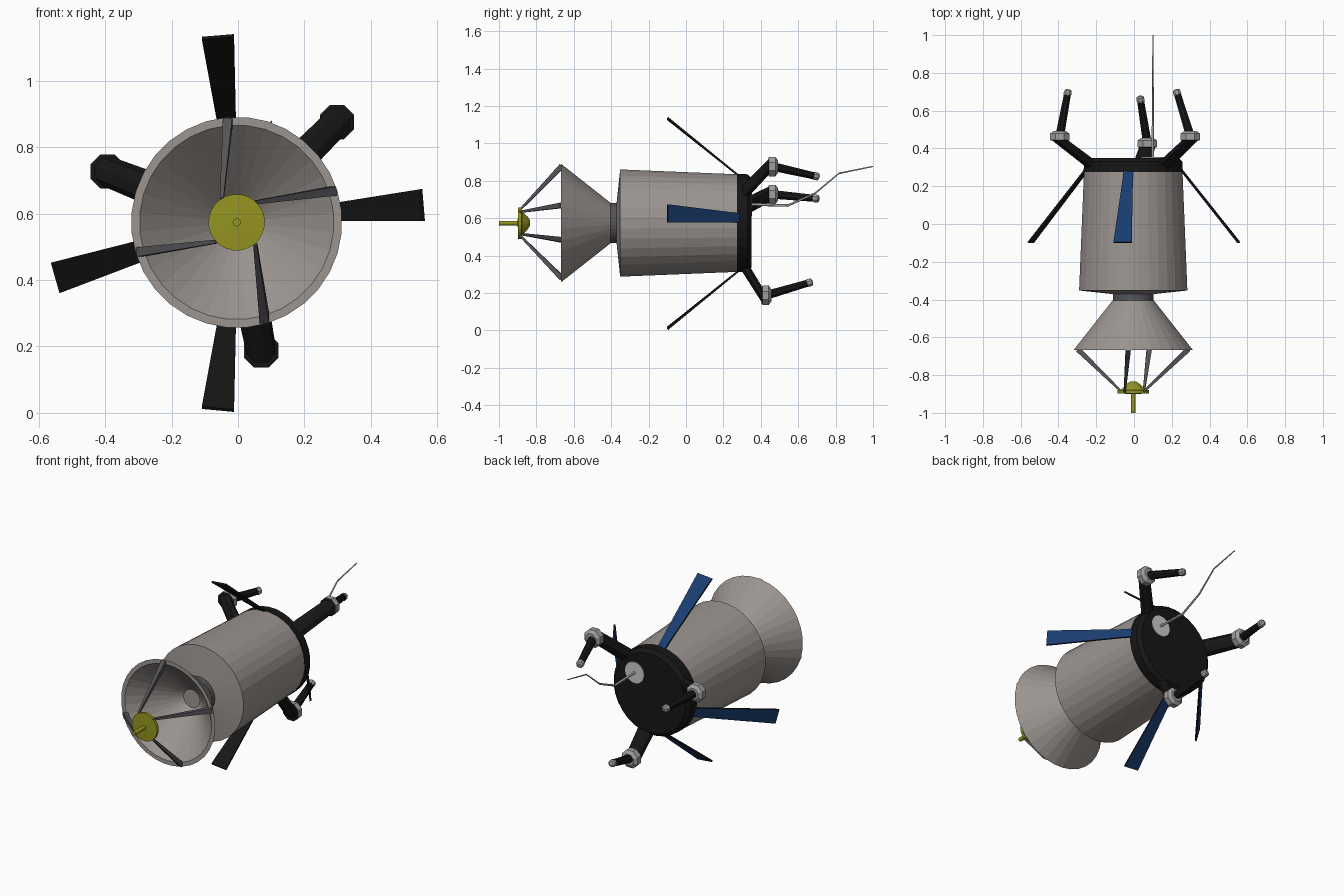
import bpy, bmesh, math
from mathutils import Vector

if "Cube" in bpy.data.objects:
    bpy.data.objects.remove(bpy.data.objects["Cube"])

CX, CZ = -0.004, 0.574   # long axis of the craft runs along y


def material(name, r, g, b):
    m = bpy.data.materials.new(name)
    m.diffuse_color = (r, g, b, 1)
    m.use_nodes = True
    m.node_tree.nodes["Principled BSDF"].inputs["Base Color"].default_value = m.diffuse_color
    return m


HULL = material("hull", 0.33, 0.30, 0.28)
BLACK = material("black", 0.008, 0.008, 0.008)
DARK = material("dark_grey", 0.09, 0.09, 0.10)
BLUE = material("panel_blue", 0.01, 0.045, 0.16)
OLIVE = material("olive", 0.30, 0.30, 0.015)
WHITE = material("white", 0.75, 0.75, 0.72)
GREY = material("joint_grey", 0.35, 0.35, 0.35)


def finish(name, bm, *mats):
    bmesh.ops.recalc_face_normals(bm, faces=bm.faces)
    me = bpy.data.meshes.new(name)
    bm.to_mesh(me)
    bm.free()
    for m in mats:
        me.materials.append(m)
    ob = bpy.data.objects.new(name, me)
    bpy.context.collection.objects.link(ob)
    return ob


def loft(name, rings, sides, mat, axis=None):
    """Closed tube through (centre, radius) rings; rings face along axis."""
    bm = bmesh.new()
    ax = Vector(axis or (0, 1, 0)).normalized()
    u = ax.cross(Vector((0, 0, 1)) if abs(ax.z) < 0.9 else Vector((1, 0, 0))).normalized()
    v = ax.cross(u)
    loops = []
    for c, r in rings:
        ang = [2 * math.pi * (i + 0.5) / sides for i in range(sides)]
        loops.append([bm.verts.new(Vector(c) + r * (math.cos(a) * u + math.sin(a) * v)) for a in ang])
    for a, b in zip(loops, loops[1:]):
        for i in range(sides):
            j = (i + 1) % sides
            bm.faces.new((a[i], a[j], b[j], b[i]))
    bm.faces.new(loops[0])
    bm.faces.new(loops[-1])
    return finish(name, bm, mat)


def lathe(name, profile, sides, mat, x=CX, z=CZ):
    """Turned part from (y, radius) pairs."""
    return loft(name, [((x, y, z), r) for y, r in profile], sides, mat)


def rod(name, a, b, r0, r1, sides, mat):
    return loft(name, [(a, r0), (b, r1)], sides, mat, Vector(b) - Vector(a))


# Hull, neck and rear ring
lathe("hull", [(-0.372, 0.10), (-0.352, 0.288), (0.278, 0.262)], 32, HULL)
lathe("neck", [(-0.42, 0.108), (-0.36, 0.108)], 32, DARK)
lathe("rear_ring", [(0.274, 0.264), (0.33, 0.262), (0.35, 0.24)], 32, BLACK)

# Dish: outer cone, rim, inner cone and flat centre
lathe("dish", [(-0.405, 0.11), (-0.668, 0.318), (-0.668, 0.293), (-0.44, 0.055)], 32, HULL)

# Feed at the dish focus
lathe("feed", [(-1.0, 0.012), (-0.90, 0.012), (-0.897, 0.085), (-0.88, 0.085),
               (-0.878, 0.066), (-0.848, 0.036), (-0.834, 0.015)], 24, OLIVE)

# Four struts from the dish rim to the feed
for i, (a, ix, iz) in enumerate([(95, -0.045, 0.07), (18, 0.055, 0.06),
                                 (-74, 0.056, -0.066), (197, -0.062, -0.058)]):
    a = math.radians(a)
    rim = (CX + 0.306 * math.cos(a), -0.664, CZ + 0.306 * math.sin(a))
    rod(f"feed_strut_{i + 1}", rim, (CX + ix, -0.888, CZ + iz), 0.02, 0.008, 4, DARK)


# Four tapered solar panels, blue on the outside: two root and two tip corners as (x, z)
def panel(name, roots, tips):
    bm = bmesh.new()
    pts = [Vector((x, 0.285, z)) for x, z in roots] + [Vector((x, -0.098, z)) for x, z in tips]
    n = (pts[1] - pts[0]).cross(pts[2] - pts[0]).normalized()
    if n.y < 0:
        n = -n
    outer = [bm.verts.new(p + n * 0.004) for p in pts]
    inner = [bm.verts.new(p - n * 0.006) for p in pts]
    bm.faces.new(outer).material_index = 1
    bm.faces.new(inner[::-1])
    for i in range(4):
        j = (i + 1) % 4
        bm.faces.new((outer[j], outer[i], inner[i], inner[j]))
    finish(name, bm, BLACK, BLUE)


panel("panel_right", [(0.255, 0.578), (0.25, 0.626)], [(0.552, 0.674), (0.560, 0.578)])
panel("panel_left", [(-0.262, 0.529), (-0.245, 0.472)], [(-0.535, 0.362), (-0.561, 0.453)])
panel("panel_top", [(-0.053, 0.826), (-0.005, 0.826)], [(-0.012, 1.138), (-0.109, 1.130)])
panel("panel_bottom", [(-0.053, 0.320), (-0.005, 0.320)], [(-0.012, 0.006), (-0.109, 0.015)])

# Three jointed arms at the rear
ARMS = [((0.298, 0.466, 0.876), (0.226, 0.70, 0.823)),
        ((-0.393, 0.466, 0.727), (-0.35, 0.70, 0.705)),
        ((0.07, 0.43, 0.188), (0.033, 0.665, 0.257))]
for i, (elbow, tip) in enumerate(ARMS):
    e, t = Vector(elbow), Vector(tip)
    out = Vector((e.x - CX, 0, e.z - CZ)).normalized()
    root = Vector((CX, 0.30, CZ)) + out * 0.215
    reach = Vector((0, 0.8, 0)) + out * 0.3
    front = e - Vector((0, 0.022, 0))
    loft(f"upper_arm_{i + 1}", [(root, 0.052), (front, 0.046)], 8, BLACK)
    loft(f"elbow_cover_{i + 1}", [(front - Vector((0, 0.003, 0)), 0.050), (front, 0.055)], 8, BLACK)
    loft(f"elbow_{i + 1}", [(front, 0.056), (e + Vector((0, 0.012, 0)), 0.056),
                            (e + Vector((0, 0.026, 0)), 0.036)], 8, GREY)
    d = (t - e).normalized()
    rod(f"lower_arm_{i + 1}", e, t - d * 0.02, 0.025, 0.020, 8, BLACK)
    loft(f"arm_tip_{i + 1}", [(t - d * 0.024, 0.018), (t - d * 0.012, 0.023),
                              (t + d * 0.006, 0.021), (t + d * 0.012, 0.012)], 8, GREY, d)

# Whip aerial on a white round base
lathe("aerial_base", [(0.345, 0.064), (0.354, 0.064)], 24, WHITE, 0.1, 0.674)
path = [(0.35, 0.674), (0.545, 0.668), (0.69, 0.733), (0.818, 0.84), (1.0, 0.877)]
loft("whip_aerial", [((0.1, y, z), 0.008 - 0.0012 * k) for k, (y, z) in enumerate(path)], 6, WHITE)
